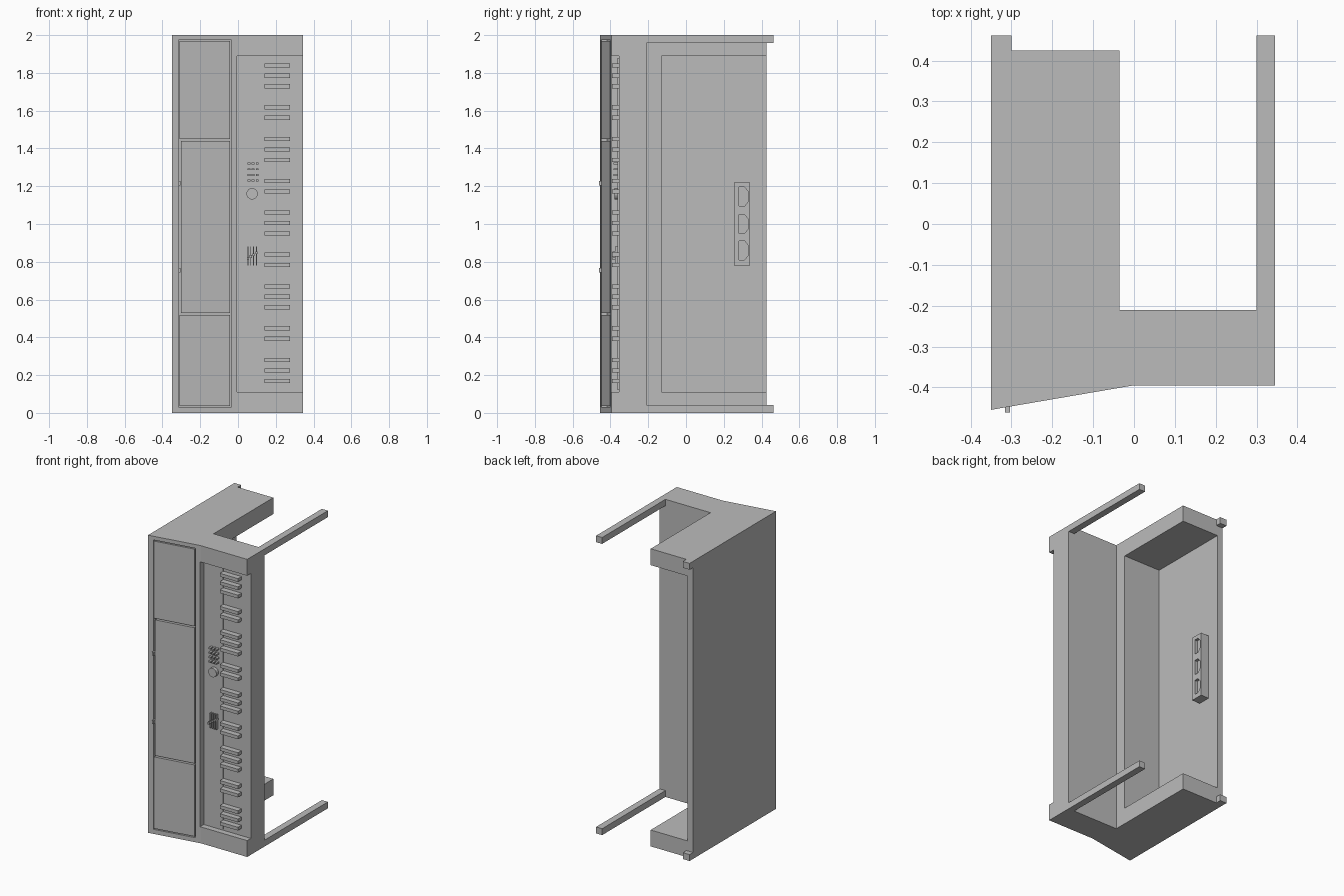
import bpy, bmesh, math
from mathutils import Matrix

if "Cube" in bpy.data.objects:
    bpy.data.objects.remove(bpy.data.objects["Cube"], do_unlink=True)

grey = bpy.data.materials.new("plain_grey")
grey.use_nodes = True
grey.diffuse_color = (0.5, 0.5, 0.5, 1)
grey.node_tree.nodes["Principled BSDF"].inputs["Base Color"].default_value = (0.5, 0.5, 0.5, 1)


def finish(name, bm):
    bmesh.ops.recalc_face_normals(bm, faces=bm.faces)
    mesh = bpy.data.meshes.new(name)
    bm.to_mesh(mesh)
    bm.free()
    mesh.materials.append(grey)
    obj = bpy.data.objects.new(name, mesh)
    bpy.context.collection.objects.link(obj)
    return obj


def prism(name, outline, z0, z1):
    """Extrude an xy outline from z0 to z1."""
    bm = bmesh.new()
    face = bm.faces.new([bm.verts.new((x, y, z0)) for x, y in outline])
    top = bmesh.ops.extrude_face_region(bm, geom=[face])["geom"]
    bmesh.ops.translate(bm, vec=(0, 0, z1 - z0),
                        verts=[v for v in top if isinstance(v, bmesh.types.BMVert)])
    return finish(name, bm)


def box(name, x0, x1, y0, y1, z0, z1):
    return prism(name, [(x0, y0), (x1, y0), (x1, y1), (x0, y1)], z0, z1)


def cut(target, cutter):
    mod = target.modifiers.new("cut", "BOOLEAN")
    mod.operation = "DIFFERENCE"
    mod.solver = "EXACT"
    mod.object = cutter
    bpy.context.view_layer.objects.active = target
    bpy.ops.object.modifier_apply(modifier=mod.name)
    bpy.data.objects.remove(cutter, do_unlink=True)


def slope(x):
    return -0.395 + 0.171 * x


def sloped(name, x0, x1, depth, z0, z1, lift=0.0):
    """Block following the slanted front."""
    return prism(name, [(x0, slope(x0) - lift), (x1, slope(x1) - lift),
                        (x1, slope(x1) + depth), (x0, slope(x0) + depth)], z0, z1)


# Main case with slanted front
body = prism("case", [(-0.35, -0.455), (0, -0.395), (0.345, -0.395), (0.345, -0.21),
                      (-0.035, -0.21), (-0.035, 0.425), (-0.35, 0.425)], 0, 2)
cut(body, box("storage_cutter", -0.31, 0.1, -0.13, 0.6, 0.11, 1.89))
cut(body, box("keyboard_cutter", -0.005, 0.5, -0.6, -0.356, 0.11, 1.89))
cut(body, sloped("panel_cutter", -0.315, -0.035, 0.03, 0.03, 1.975, 0.1))

# Slanted front panels
for name, left, z0, z1 in (("lower_panel", -0.31, 0.037, 0.518),
                           ("middle_panel", -0.303, 0.528, 1.44),
                           ("upper_panel", -0.31, 1.45, 1.968)):
    sloped(name, left, -0.042, 0.035, z0, z1)

# Legs, feet and panel pegs
for side, z0 in (("lower", 0), ("upper", 1.957)):
    box(side + "_leg", 0.3, 0.345, -0.215, 0.462, z0, z0 + 0.043)
    box(side + "_foot", -0.35, -0.3, 0.42, 0.462, z0, z0 + 0.043)
for i, z in enumerate((0.755, 1.215)):
    box(f"peg_{i}", -0.316, -0.304, -0.461, -0.44, z - 0.012, z + 0.012)

# Raised keys in groups of three and two
for octave in range(5):
    for step in (0, 1, 2, 4, 5):
        z = 1.84 - 0.39 * octave - 0.0555 * step
        if z > 0.13:
            box(f"raised_key_{octave}_{step}", 0.14, 0.275, -0.393, -0.354, z - 0.011, z + 0.011)
box("key_rail", 0.134, 0.141, -0.362, -0.354, 0.12, 1.88)

# Buttons, dial and sliders
for row in range(4):
    for col in range(3):
        x, z = 0.05 + 0.022 * col, 1.225 + 0.03 * row
        box(f"button_{row}_{col}", x, x + 0.015, -0.385, -0.354, z, z + 0.01)
bm = bmesh.new()
bmesh.ops.create_cone(bm, cap_ends=True, segments=24, radius1=0.03, radius2=0.03, depth=0.025,
                      matrix=Matrix.Translation((0.075, -0.367, 1.16)) @ Matrix.Rotation(math.pi / 2, 4, "X"))
finish("dial", bm)
for i in range(4):
    x = 0.05 + 0.015 * i
    box(f"slider_{i}", x, x + 0.005, -0.375, -0.354, 0.78, 0.88)
    box(f"slider_knob_{i}", x - 0.003, x + 0.008, -0.39, -0.354, 0.81 + 0.01 * i, 0.825 + 0.01 * i)

# Socket box on the inner wall
sockets = box("socket_box", -0.315, -0.25, 0.255, 0.34, 0.78, 1.22)
for z in (0.86, 1.0, 1.145):
    bm = bmesh.new()
    pts = [(0.28, -0.05), (0.31, -0.05), (0.33, -0.025), (0.33, 0.025), (0.31, 0.05), (0.28, 0.05)]
    face = bm.faces.new([bm.verts.new((-0.27, y, z + dz)) for y, dz in pts])
    ext = bmesh.ops.extrude_face_region(bm, geom=[face])["geom"]
    bmesh.ops.translate(bm, vec=(0.1, 0, 0), verts=[v for v in ext if isinstance(v, bmesh.types.BMVert)])
    cut(sockets, finish("socket_cutter", bm))
